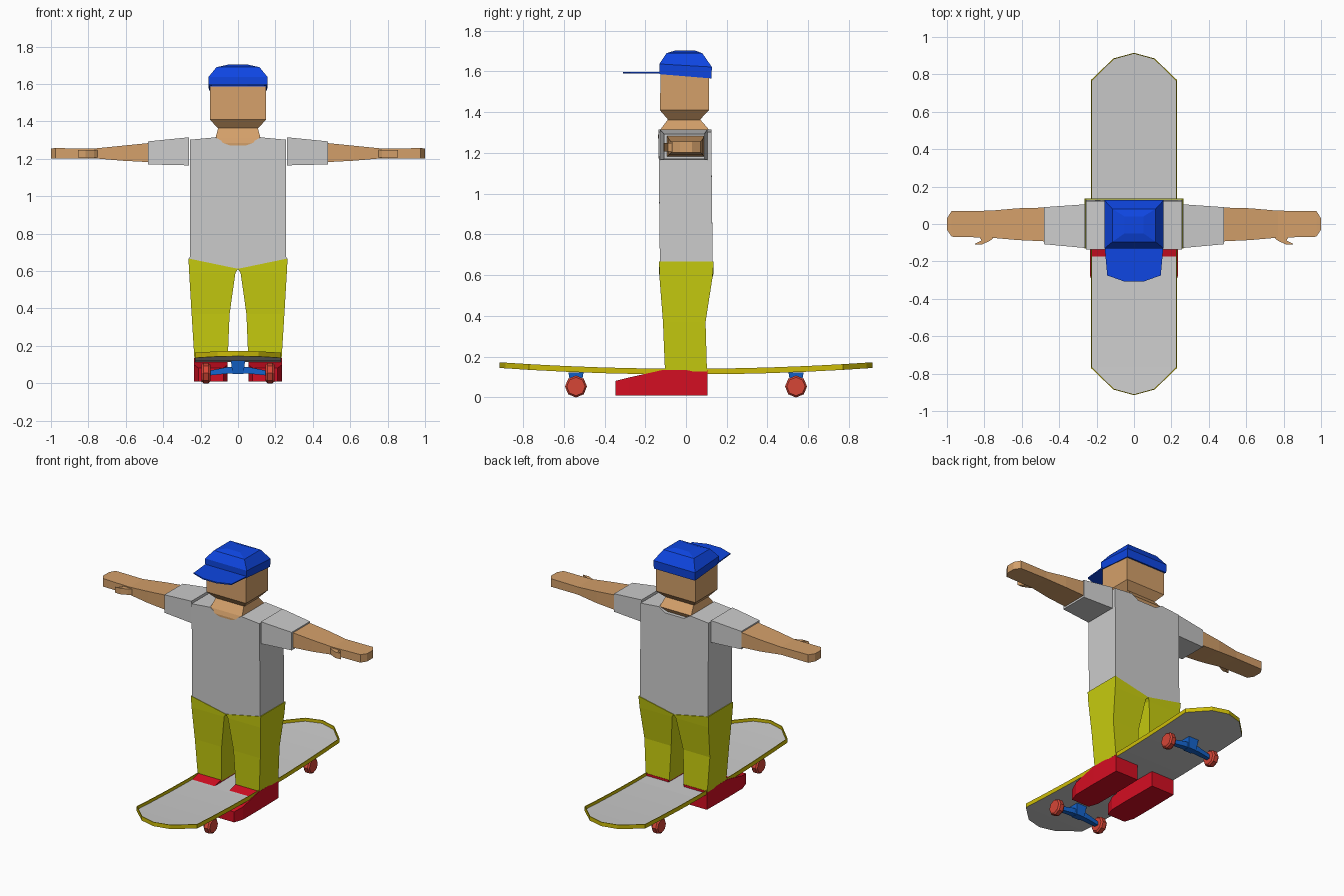
import bpy, bmesh, math
from mathutils import Vector


def material(name, rgb):
    m = bpy.data.materials.new(name)
    lin = [((c / 255 + 0.055) / 1.055) ** 2.4 if c > 10 else c / 255 / 12.92 for c in rgb]
    m.diffuse_color = (*lin, 1)
    return m


GREY = material("light grey", (204, 204, 204))
SKIN = material("skin", (212, 160, 106))
BLUE = material("cap blue", (14, 70, 226))
PANTS = material("lime yellow", (200, 205, 15))
RED = material("shoe red", (212, 14, 34))
GOLD = material("deck yellow", (205, 188, 8))
WHEEL = material("wheel red", (214, 70, 54))
TRUCK = material("truck blue", (20, 100, 205))


def finish(bm, name, mats, mirror=(False, False)):
    bmesh.ops.recalc_face_normals(bm, faces=bm.faces)
    mesh = bpy.data.meshes.new(name)
    bm.to_mesh(mesh)
    bm.free()
    for m in mats:
        mesh.materials.append(m)
    ob = bpy.data.objects.new(name, mesh)
    bpy.context.collection.objects.link(ob)
    if any(mirror):
        mod = ob.modifiers.new("mirror", 'MIRROR')
        mod.use_axis = (*mirror, False)
        mod.use_mirror_merge = False
    return ob


def loft_bm(rings):
    """Skin a row of equal rings of points and cap both ends."""
    bm = bmesh.new()
    vs = [[bm.verts.new(p) for p in r] for r in rings]
    n = len(vs[0])
    for a, b in zip(vs, vs[1:]):
        for i in range(n):
            j = (i + 1) % n
            bm.faces.new((a[i], a[j], b[j], b[i]))
    bm.faces.new(vs[0])
    bm.faces.new(vs[-1])
    bmesh.ops.recalc_face_normals(bm, faces=bm.faces)
    return bm


def loft(name, rings, mat, mirror=(False, False)):
    return finish(loft_bm(rings), name, [mat], mirror)


def rect_z(z, x0, x1, y0, y1):
    return [(x0, y0, z), (x1, y0, z), (x1, y1, z), (x0, y1, z)]


def rect_x(x, y0, y1, z0, z1):
    return [(x, y0, z0), (x, y1, z0), (x, y1, z1), (x, y0, z1)]


X = (True, False)

# Deck: shallow tray with a yellow rim, bent up at nose and tail
half = [(0.23, -0.77), (0.23, 0.77), (0.11, 0.885), (0, 0.915)]
outline = half + [(-0.11, 0.885), (-0.23, 0.77), (-0.23, -0.77),
                  (-0.11, -0.885), (0, -0.915), (0.11, -0.885)]
rings = [[(x * sx, y * sy, z) for x, y in outline]
         for sx, sy, z in ((1, 1, 0.113), (1, 1, 0.141), (0.98, 0.995, 0.141), (0.98, 0.995, 0.120))]
bm = loft_bm(rings)
for f in bm.faces:
    floor = abs(f.normal.z) > 0.7 and f.calc_center_median().z < 0.13
    f.material_index = 0 if floor else 1
for y in (-0.765, -0.6, -0.4, -0.2, 0.2, 0.4, 0.6, 0.765):
    bmesh.ops.bisect_plane(bm, geom=bm.verts[:] + bm.edges[:] + bm.faces[:],
                           plane_co=(0, y, 0), plane_no=(0, 1, 0))
for v in bm.verts:
    v.co.z += 0.032 * (abs(v.co.y) / 0.915) ** 2
finish(bm, "deck", [GREY, GOLD])

# Wheels
ring = lambda x, r: [(x, 0.54 + r * math.cos(i * math.pi / 4), 0.054 + r * math.sin(i * math.pi / 4))
                     for i in range(8)]
loft("wheels", [ring(0.148, 0.045), ring(0.158, 0.054), ring(0.185, 0.054), ring(0.195, 0.045)],
     WHEEL, (True, True))

# Trucks: axle bars and mounting blocks
loft("axles", [rect_x(x, 0.54 - w, 0.54 + w, a, b) for x, w, a, b in
               ((-0.15, 0.014, 0.042, 0.068), (-0.05, 0.02, 0.052, 0.088),
                (0.05, 0.02, 0.052, 0.088), (0.15, 0.014, 0.042, 0.068))], TRUCK, (False, True))
loft("truck_blocks", [rect_z(0.05, -0.03, 0.03, 0.515, 0.565),
                      rect_z(0.122, -0.038, 0.038, 0.503, 0.577)], TRUCK, (False, True))

# Shoes, lofted from toe to heel
loft("shoes", [[(a, y, 0.01), (b, y, 0.01), (b, y, t), (a, y, t)] for y, a, b, t in
               ((-0.345, 0.078, 0.212, 0.082), (-0.28, 0.056, 0.234, 0.098),
                (-0.11, 0.055, 0.235, 0.136), (0.105, 0.058, 0.232, 0.136))], RED, X)

# Trouser legs with a slanted waist hem
hem = [(0, -0.132, 0.612), (0.265, -0.132, 0.667), (0.265, 0.136, 0.667), (0, 0.136, 0.612)]
loft("trouser_legs", [rect_z(0.128, 0.055, 0.233, -0.103, 0.103),
                      rect_z(0.37, 0.045, 0.248, -0.113, 0.096),
                      [(0.014, -0.130, 0.59), (0.261, -0.130, 0.59),
                       (0.261, 0.130, 0.59), (0.014, 0.130, 0.59)], hem], PANTS, X)

# Shirt body
def shirt_outline(top_y, low_y):
    pts = [(0, 0.608), (0.258, 0.655), (0.257, 1.302), (0.12, 1.315), (0.07, 1.285),
           (-0.07, 1.285), (-0.12, 1.315), (-0.257, 1.302), (-0.258, 0.655)]
    return [(x, top_y if z > 1 else low_y, z) for x, z in pts]


loft("shirt", [shirt_outline(-0.135, -0.128), shirt_outline(0.124, 0.131)], GREY)

# Sleeves
loft("sleeves", [rect_x(0.263, -0.128, 0.105, 1.165, 1.315),
                 rect_x(0.482, -0.108, 0.09, 1.17, 1.293)], GREY, X)

# Arms with flat hands
loft("arms", [rect_x(x, *r) for x, *r in
              ((0.47, -0.093, 0.088, 1.182, 1.285), (0.62, -0.086, 0.084, 1.19, 1.27),
               (0.77, -0.073, 0.071, 1.203, 1.255), (0.975, -0.068, 0.07, 1.202, 1.257),
               (1.0, -0.03, 0.03, 1.203, 1.256))], SKIN, X)
thumb = [(0.73, -0.06), (0.88, -0.06), (0.81, -0.09), (0.855, -0.108), (0.81, -0.108), (0.77, -0.088)]
thumb = [(0.74, -0.065), (0.77, -0.09), (0.815, -0.11), (0.855, -0.108), (0.815, -0.088), (0.83, -0.065)]
loft("thumbs", [[(x, y, z) for x, y in thumb] for z in (1.208, 1.248)], SKIN, X)

# Neck and head
loft("neck", [rect_z(1.272, -0.045, 0.045, -0.138, 0.08), rect_z(1.285, -0.08, 0.08, -0.138, 0.1),
              rect_z(1.312, -0.12, 0.12, -0.128, 0.115), rect_z(1.37, -0.105, 0.105, -0.085, 0.065)], SKIN)
loft("head", [rect_z(1.36, -0.105, 0.105, -0.085, 0.065), rect_z(1.41, -0.15, 0.15, -0.128, 0.113),
              rect_z(1.62, -0.15, 0.15, -0.124, 0.113)], SKIN)


# Cap crown, tilted down towards the back, and its brim
def cap_ring(w, y0, y1, z0, z1):
    return [(-w, y0, z0), (w, y0, z0), (w, y1, z1), (-w, y1, z1)]


loft("cap", [cap_ring(0.156, -0.131, 0.125, 1.587, 1.566),
             cap_ring(0.158, -0.131, 0.127, 1.637, 1.622),
             cap_ring(0.115, -0.095, 0.08, 1.69, 1.69),
             cap_ring(0.05, -0.05, 0.04, 1.704, 1.704)], BLUE)
brim = [(-0.157, -0.12), (-0.143, -0.275), (0, -0.315), (0.143, -0.275), (0.157, -0.12)]
brim = [(-0.157, -0.12), (-0.143, -0.275), (-0.05, -0.308), (0.05, -0.308), (0.143, -0.275), (0.157, -0.12)]
loft("cap_brim", [[(x, y, z) for x, y in brim] for z in (1.590, 1.598)], BLUE)
